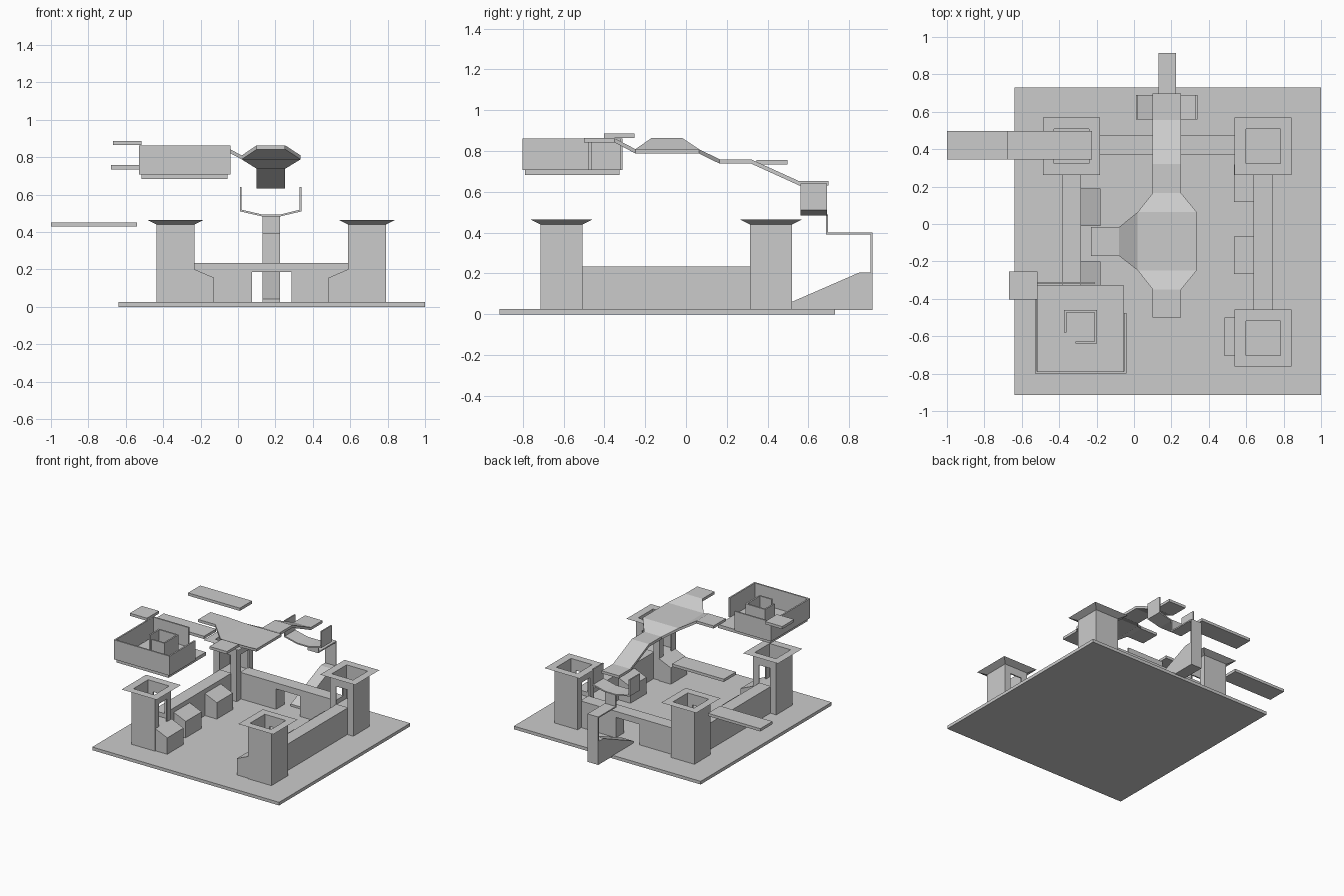
import bpy, bmesh
from mathutils import Vector

if "Cube" in bpy.data.objects:
    bpy.data.objects.remove(bpy.data.objects["Cube"])

grey = bpy.data.materials.new("plain grey")
grey.diffuse_color = (0.6, 0.6, 0.6, 1)
grey.use_nodes = True
grey.node_tree.nodes["Principled BSDF"].inputs["Base Color"].default_value = grey.diffuse_color


def finish(name, bm):
    bmesh.ops.recalc_face_normals(bm, faces=bm.faces)
    me = bpy.data.meshes.new(name)
    bm.to_mesh(me)
    bm.free()
    me.materials.append(grey)
    ob = bpy.data.objects.new(name, me)
    bpy.context.collection.objects.link(ob)


def sheet(name, verts, faces, offset):
    """Faces thickened along an offset vector."""
    bm = bmesh.new()
    vs = [bm.verts.new(v) for v in verts]
    fs = [bm.faces.new([vs[i] for i in f]) for f in faces]
    r = bmesh.ops.extrude_face_region(bm, geom=fs, use_keep_orig=True)
    bmesh.ops.translate(bm, vec=Vector(offset),
                        verts=[v for v in r["geom"] if isinstance(v, bmesh.types.BMVert)])
    finish(name, bm)


def prism(name, pts, axis, a, b):
    """Profile in xz (axis 'y') or yz (axis 'x'), extruded from a to b."""
    if axis == 'y':
        vs, off = [(u, a, z) for u, z in pts], (0, b - a, 0)
    else:
        vs, off = [(a, u, z) for u, z in pts], (b - a, 0, 0)
    sheet(name, vs, [range(len(vs))], off)


def box(name, x0, x1, y0, y1, z0, z1):
    prism(name, [(x0, z0), (x1, z0), (x1, z1), (x0, z1)], 'y', y0, y1)


T, H, FLOOR, WALL = 0.025, 0.44, 0.2, 0.235   # base top, tower top, tower floor, wall top
XL, XR, YF, YB = -0.334, 0.69, -0.61, 0.416   # tower centres
R = 0.1025                                    # tower half width

box("base", -0.64, 1.0, -0.913, 0.73, 0, T)


# Towers: solid foot, thin hollow upper walls with doorways, flared rim
def tower(name, cx, cy, sx, sy):
    box(name + "_foot", cx - R, cx + R, cy - R, cy + R, T, FLOOR)
    for axis, c, u in (('x', cx, cy), ('y', cy, cx)):
        for s in (-1, 1):
            pts = [(u + R, FLOOR), (u + R, H), (u - R, H), (u - R, FLOOR)]
            if s == (sx if axis == 'x' else sy):
                pts += [(u - .05, FLOOR), (u - .05, .38), (u + .05, .38), (u + .05, FLOOR)]
            prism(name + "_wall", pts, axis, c + s * R, c + s * (R - .01))
    bm = bmesh.new()
    rings = [[bm.verts.new((cx + i * r, cy + j * r, z))
              for i, j in ((-1, -1), (1, -1), (1, 1), (-1, 1))]
             for r, z in ((R, H), (.153, .465), (.0925, .465), (.0925, H))]
    for k in range(4):
        p, q = rings[k], rings[(k + 1) % 4]
        for i in range(4):
            bm.faces.new((p[i], p[(i + 1) % 4], q[(i + 1) % 4], q[i]))
    finish(name + "_rim", bm)


for nx, cx, sx in (("left", XL, 1), ("right", XR, -1)):
    for ny, cy, sy in (("front", YF, 1), ("back", YB, -1)):
        tower(f"{ny}_{nx}_tower", cx, cy, sx, sy)
    # side wall between the towers
    box(nx + "_wall", cx - .051, cx + .051, YF + R - .01, YB - R + .01, T, WALL)
    # sloped stub on the open front side
    e = cx + sx * R
    step = lambda e: [(e, T), (e, .2), (e + sx * .104, .155), (e + sx * .104, T)]
    prism(nx + "_front_stub", step(e), 'y', -.705, -.5)
    # sloped blocks along the inside of the side wall
    for y in ((-.4, -.01) if sx > 0 else (-.268, .117)):
        prism(nx + "_step_block", step(cx + sx * .051), 'y', y, y + .2)

# Back wall with gate opening
a, b = XL + R - .01, XR - R + .01
prism("back_wall", [(a, T), (a, WALL), (b, WALL), (b, T), (.285, T), (.285, .187),
                    (.075, .187), (.075, T)], 'y', .37, .473)

# Ramp behind the gate and the folded path rising from it
prism("gate_ramp", [(.475, .02), (.475, .042), (.85, .205), (.915, .205), (.915, .02)],
      'x', .13, .225)
prism("folded_path", [(.685, .49), (.685, .39), (.905, .39), (.905, .205), (.915, .205),
                      (.915, .4), (.695, .4), (.695, .49)], 'x', .13, .225)
prism("trough", [(.01, .64), (.01, .51), (.13, .483), (.225, .483), (.34, .51), (.34, .64),
                 (.33, .64), (.33, .519), (.225, .493), (.13, .493), (.02, .519), (.02, .64)],
      'y', .56, .69)

# Upper deck: central platform with sloped arms, stepping down to the back
strip = [(-.5, .863), (-.35, .863), None, None, (.165, .759), (.32, .759), (.555, .652), (.698, .652)]
verts = []
for k, s in enumerate(strip):
    if s:
        verts += [(.1, s[0], s[1]), (.252, s[0], s[1])]
    else:
        y = -.248 if k == 2 else .064
        verts += [(.02, y, .809), (.335, y, .809)]
faces = [(2 * k, 2 * k + 1, 2 * k + 3, 2 * k + 2) for k in range(7)]
n = len(verts)
verts += [(-.08, -.17, .863), (-.08, -.017, .863), (-.23, -.17, .863), (-.23, -.017, .863)]
faces += [(n, 4, 6, n + 1), (n + 2, n, n + 1, n + 3)]
sheet("upper_deck", verts, faces, (0, 0, -.021))

# Floating room: floor, open outer wall and inner spiral
box("room_floor", -.515, -.055, -.79, -.325, .683, .71)


def wall_run(name, boxes):
    for x0, x1, y0, y1 in boxes:
        box(name, x0, x1, y0, y1, .708, .862)


wall_run("room_wall", [(-.053, -.041, -.8, -.477), (-.53, -.041, -.8, -.788),
                       (-.53, -.518, -.8, -.31), (-.53, -.21, -.322, -.31)])
wall_run("inner_wall", [(-.373, -.361, -.58, -.46), (-.373, -.198, -.472, -.46),
                        (-.21, -.198, -.64, -.46), (-.312, -.198, -.64, -.628)])

# Loose floating slabs
box("small_slab", -.667, -.517, -.403, -.253, .864, .885)
box("high_slab", -.68, -.225, .345, .497, .735, .757)
box("low_slab", -1.0, -.54, .345, .497, .428, .45)
